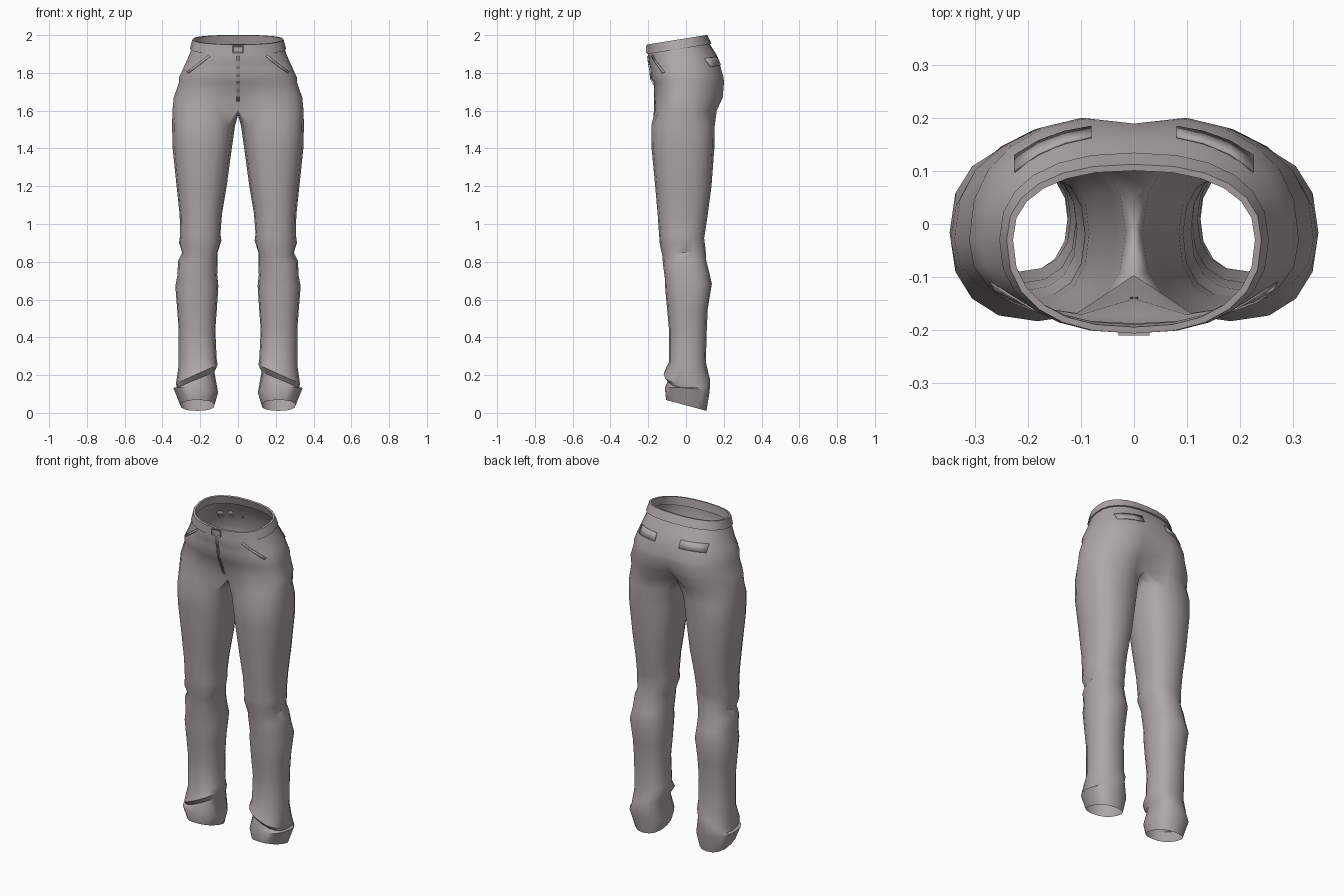
import bpy, bmesh, math
from mathutils import Vector
from mathutils.bvhtree import BVHTree

if "Cube" in bpy.data.objects:
    bpy.data.objects.remove(bpy.data.objects["Cube"])

cloth = bpy.data.materials.new("warm grey cloth")
cloth.diffuse_color = (0.42, 0.385, 0.38, 1)
cloth.use_nodes = True
cloth.node_tree.nodes["Principled BSDF"].inputs["Base Color"].default_value = cloth.diffuse_color


def sp(v, p=0.85):
    return math.copysign(abs(v) ** p, v)


def finish(bm, name, mirror=True, thick=0, angle=35):
    me = bpy.data.meshes.new(name)
    bm.to_mesh(me)
    me.materials.append(cloth)
    ob = bpy.data.objects.new(name, me)
    bpy.context.collection.objects.link(ob)
    bpy.ops.object.select_all(action='DESELECT')
    ob.select_set(True)
    bpy.context.view_layer.objects.active = ob
    bpy.ops.object.shade_smooth_by_angle(angle=math.radians(angle))
    if thick:
        m = ob.modifiers.new("thickness", 'SOLIDIFY')
        m.thickness, m.offset = thick, 1
    if mirror:
        m = ob.modifiers.new("mirror", 'MIRROR')
        m.use_clip = True
        m.merge_threshold = 0.0005
    return ob


# Leg rings: height, inner x, outer x, front y, back y, z tilt along x, z tilt along y
LEG = [
    (0.04, .125, .305, -.105, .108, 0, -.27),
    (0.12, .105, .342, -.112, .125, .10, -.08),
    (0.175, .125, .325, -.095, .128, -.42, 0),
    (0.205, .108, .328, -.118, .120, -.45, 0),
    (0.27, .113, .314, -.09, .105, -.15, 0),
    (0.44, .12, .314, -.09, .11, 0, 0),
    (0.55, .112, .322, -.10, .115, 0, 0),
    (0.67, .104, .332, -.11, .137, 0, .10),
    (0.73, .11, .320, -.112, .122, 0, .15),
    (0.80, .108, .318, -.122, .106, .05, .10),
    (0.85, .108, .296, -.125, .104, 0, .15),
    (0.91, .088, .312, -.138, .096, -.05, .15),
    (0.95, .093, .306, -.142, .102, 0, .10),
    (1.05, .085, .309, -.15, .115, 0, 0),
    (1.20, .06, .325, -.163, .135, 0, 0),
    (1.40, .033, .346, -.182, .15, 0, 0),
    (1.52, .016, .349, -.184, .152, 0, 0),
]
# Hip half rings: height, half width, front y, back y, front dip, back dip, z tilt along y
HIP = [
    (1.60, .347, -.182, .176, .085, .085, 0),
    (1.67, .340, -.176, .206, .035, .05, 0),
    (1.75, .312, -.176, .211, .005, .022, 0),
    (1.775, .312, -.19, .208, 0, .018, 0),
    (1.83, .288, -.188, .188, 0, .008, .06),
    (1.88, .266, -.198, .16, 0, 0, .12),
    (1.93, .247, -.202, .127, 0, 0, .16),
    (1.968, .234, -.198, .108, 0, 0, .16),
]


def leg_ring(z, xi, xo, yf, yb, tx, ty):
    pts = []
    for i in range(16):
        a = math.radians(-45 + 22.5 * i)
        dx = (xo - xi) / 2 * sp(math.sin(a))
        y = (yf + yb) / 2 - (yb - yf) / 2 * sp(math.cos(a))
        pts.append(Vector(((xi + xo) / 2 + dx, y, z + tx * dx + ty * y)))
    return pts


def hip_ring(z, w, yf, yb, df, db, ty, grow=0.0):
    pts = []
    for i in range(13):
        a = math.pi * i / 12
        x = (w + grow) * sp(math.sin(a)) if 0 < i < 12 else 0
        c = math.cos(a)
        mid = -.03
        y = mid - c ** .85 * (mid - yf + grow) if c > 0 else mid + abs(c) ** .85 * (yb - mid + grow)
        fall = math.exp(-(x / .07) ** 2)
        y += df * fall if c > 0 else -db * fall
        pts.append(Vector((x, y, z + ty * y)))
    return pts


def bridge(bm, a, b, closed):
    n = len(a)
    for i in range(n if closed else n - 1):
        j = (i + 1) % n
        bm.faces.new((a[i], a[j], b[j], b[i]))


# Trouser body: leg tube that opens into the hip at the crotch seam
bm = bmesh.new()
rings = [[bm.verts.new(p) for p in leg_ring(*r)] for r in LEG]
hips = [[bm.verts.new(p) for p in hip_ring(*r)] for r in HIP]
seam = [bm.verts.new(p) for p in ((0, .05, 1.585), (0, 0, 1.575), (0, -.05, 1.58))]
for a, b in zip(rings, rings[1:]):
    bridge(bm, a, b, True)
bridge(bm, rings[-1], hips[0] + seam, True)
for a, b in zip(hips, hips[1:]):
    bridge(bm, a, b, False)
bm.normal_update()
tree = BVHTree.FromBMesh(bm)
finish(bm, "trousers", angle=40)

# Waistband: raised band with top and bottom rims
bm = bmesh.new()
low, top = (1.932, .250, -.202, .130, 0, 0, .16), (1.983, .236, -.202, .108, 0, 0, .16)
band = [hip_ring(*low, grow=-.004), hip_ring(*low, grow=.005), hip_ring(*top, grow=.005),
        hip_ring(*top, grow=-.007), hip_ring(*low, grow=-.012)]
band = [[bm.verts.new(p) for p in r] for r in band]
for a, b in zip(band, band[1:]):
    bridge(bm, a, b, False)
finish(bm, "waistband")


# Cloth plates laid on the body surface
def plate(name, path, width, side, thick=.004):
    """Strip hanging down from a path of (x, z) points, seen from side -1 front or 1 back."""
    bm = bmesh.new()
    rows = []
    for dx, dz in ((0, 0), width):
        row = []
        for x, z in path:
            hit = tree.ray_cast(Vector((x + dx, side, z + dz)), Vector((0, -side, 0)))
            p = hit[0]
            if p is not None:
                row.append(bm.verts.new(p + Vector((0, side * .002, 0))))
        rows.append(row)
    if len(rows[0]) == len(rows[1]):
        for i in range(len(path) - 1):
            f = bm.faces.new((rows[0][i], rows[0][i + 1], rows[1][i + 1], rows[1][i]))
            f.normal_update()
            if f.normal.y * side < 0:
                f.normal_flip()
    return finish(bm, name, thick=thick)


plate("back_pocket_flap", [(.08, 1.885), (.13, 1.883), (.18, 1.88), (.225, 1.875)], (0, -.045), 1)
plate("front_pocket_edge", [(.155, 1.895), (.19, 1.865), (.23, 1.835), (.27, 1.805)], (-.008, -.008), -1, .003)
plate("fly_edge", [(.002, 1.89 - .04 * i) for i in range(7)], (.006, 0), -1, .003)

# Waist buckle
bm = bmesh.new()
bmesh.ops.create_cube(bm, size=1)
for v in bm.verts:
    v.co = Vector((v.co.x * .058, -.205 + v.co.y * .012, 1.924 + v.co.z * .04))
front = [f for f in bm.faces if f.calc_center_median().y < -.21]
bmesh.ops.inset_region(bm, faces=front, thickness=.008)
for v in front[0].verts:
    v.co.y += .004
finish(bm, "waist_buckle", mirror=False)
